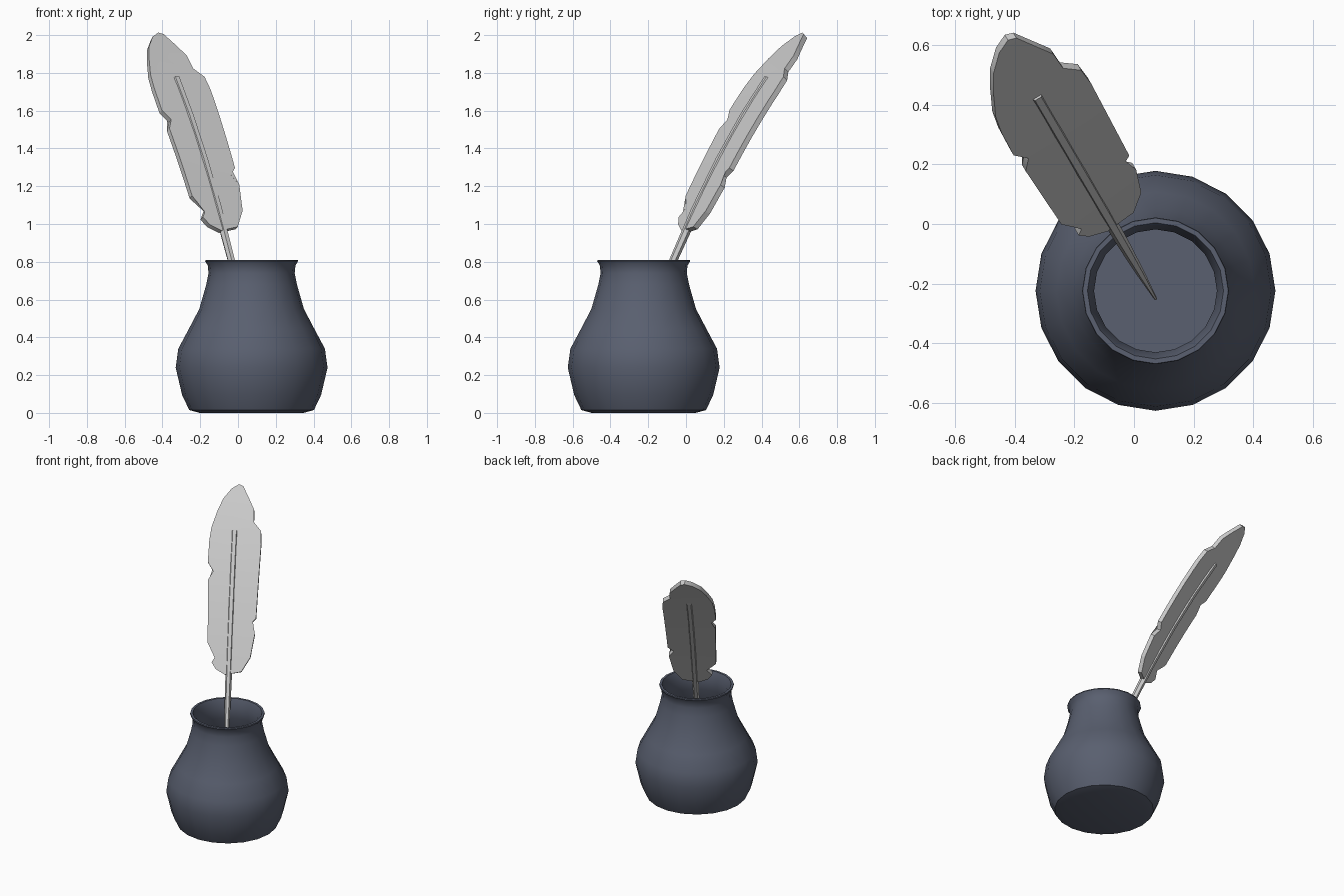
import bpy, bmesh, math
from mathutils import Vector

if "Cube" in bpy.data.objects:
    bpy.data.objects.remove(bpy.data.objects["Cube"])


def finish(bm, name, angle, color=None):
    bmesh.ops.recalc_face_normals(bm, faces=bm.faces)
    mesh = bpy.data.meshes.new(name)
    bm.to_mesh(mesh)
    bm.free()
    ob = bpy.data.objects.new(name, mesh)
    bpy.context.collection.objects.link(ob)
    if color:
        mat = bpy.data.materials.new(name + "_material")
        mat.diffuse_color = color
        mat.use_nodes = True
        mat.node_tree.nodes["Principled BSDF"].inputs["Base Color"].default_value = mat.diffuse_color
        mesh.materials.append(mat)
    bpy.ops.object.select_all(action='DESELECT')
    ob.select_set(True)
    bpy.context.view_layer.objects.active = ob
    bpy.ops.object.shade_smooth_by_angle(angle=math.radians(angle))
    return ob


# Inkwell: 20-sided lathe, outer wall up, over the lip, inner wall down
CX, CY, SIDES = 0.072, -0.224, 20
profile = [(0, 0), (.275, 0), (.33, .015), (.368, .095), (.402, .24), (.388, .34),
           (.332, .445), (.277, .55), (.24, .68), (.228, .74), (.232, .78), (.246, .803),
           (.244, .81), (.228, .81), (.206, .75), (.216, .67), (.252, .545), (.307, .435),
           (.362, .33), (.376, .24), (.343, .105), (.29, .03), (0, .03)]
bm = bmesh.new()
verts = [bm.verts.new((CX + r, CY, z)) for r, z in profile]
edges = [bm.edges.new(p) for p in zip(verts, verts[1:])]
bmesh.ops.spin(bm, geom=verts + edges, cent=(CX, CY, 0), axis=(0, 0, 1),
               angle=math.tau, steps=SIDES, use_duplicate=False)
bmesh.ops.remove_doubles(bm, verts=bm.verts, dist=1e-4)
finish(bm, "inkwell", 45, (.1, .115, .16, 1))

# Feather frame: s runs along the lean, t across the vane, w through its thickness
U, V, UP = Vector((-.506, .862, 0)), Vector((.862, .506, 0)), Vector((0, 0, 1))
ORIGIN = Vector((.072, -.25, 0))


def bend(s, t, w):
    slope = 2.32 - 1.34 * s
    normal = (UP - U * slope).normalized()
    return ORIGIN + U * s + V * t + UP * (.345 + 2.32 * s - .67 * s * s) + normal * w


# Vane: notched outline, extruded, sliced and bent along the curve
outline = [(1.0, .04), (1.008, .012), (.986, -.035), (.936, -.087), (.878, -.121),
           (.807, -.154), (.751, -.164), (.667, -.167), (.633, -.129), (.601, -.159),
           (.387, -.146), (.35, -.082), (.326, -.115), (.305, -.086), (.289, -.024),
           (.299, .083), (.344, .139), (.419, .163), (.45, .129), (.471, .167),
           (.743, .179), (.798, .173), (.834, .124), (.891, .12)]
T = .015
bm = bmesh.new()
face = bm.faces.new([bm.verts.new((s, t, -T)) for s, t in outline])
ext = bmesh.ops.extrude_face_region(bm, geom=[face], use_keep_orig=True)
for v in ext["geom"]:
    if isinstance(v, bmesh.types.BMVert):
        v.co.z = T
for i in range(11):
    bmesh.ops.bisect_plane(bm, geom=bm.verts[:] + bm.edges[:] + bm.faces[:],
                           plane_co=(.34 + .06 * i, 0, 0), plane_no=(1, 0, 0))
for v in bm.verts:
    v.co = bend(*v.co)
bmesh.ops.triangulate(bm, faces=[f for f in bm.faces if len(f.verts) > 4])
finish(bm, "feather_vane", 30)

# Quill: tapered hexagonal shaft following the same curve
bm = bmesh.new()
rings = []
for s, r in [(0, .005), (.1, .014), (.213, .02), (.35, .023), (.5, .024), (.65, .024), (.795, .024)]:
    rings.append([bm.verts.new(bend(s, r * math.cos(a), r * 1.1 * math.sin(a)))
                  for a in (math.tau * k / 6 for k in range(6))])
for a, b in zip(rings, rings[1:]):
    for k in range(6):
        j = (k + 1) % 6
        bm.faces.new((a[k], a[j], b[j], b[k]))
bm.faces.new(rings[0])
bm.faces.new(rings[-1])
finish(bm, "quill_shaft", 30)
